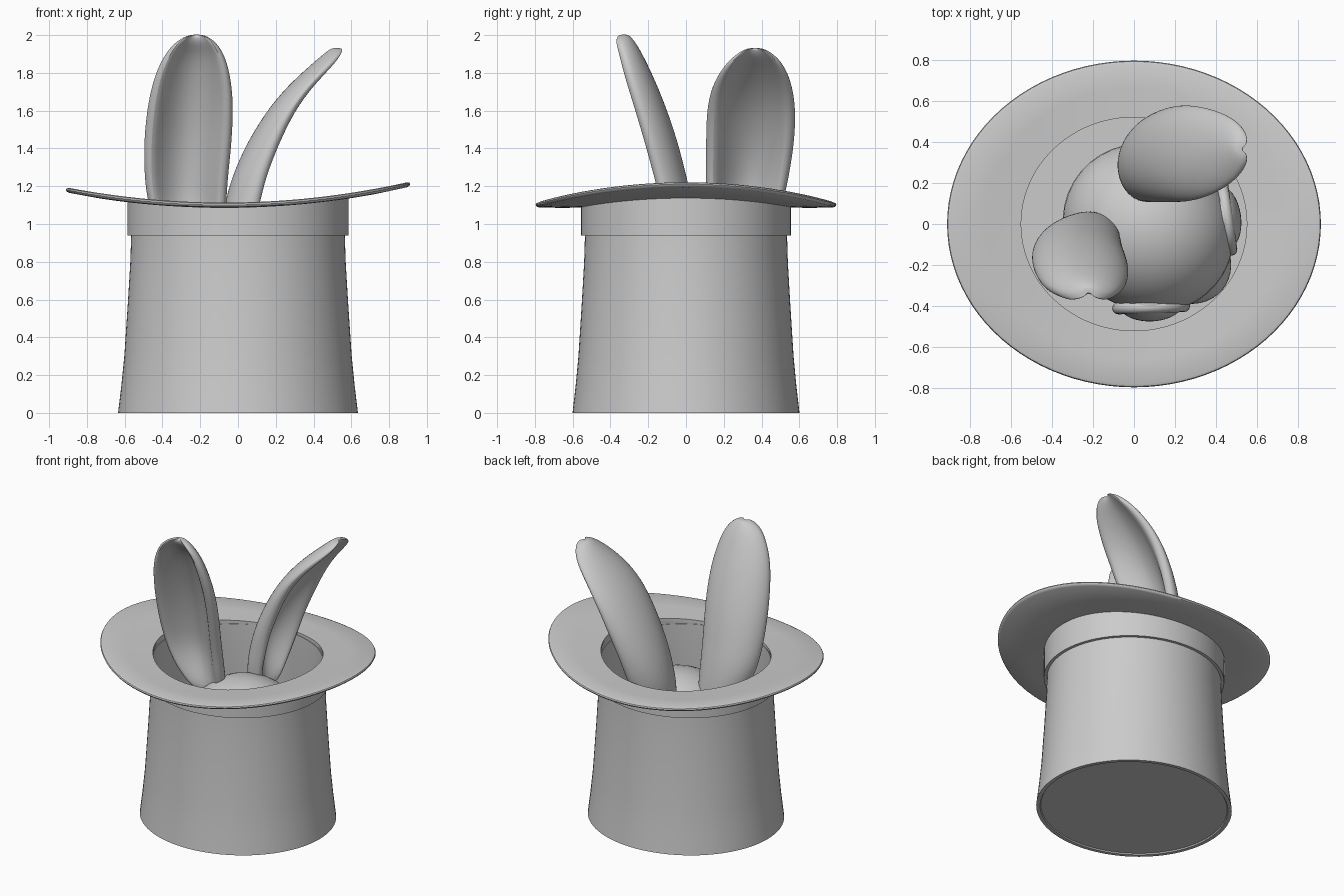
import bpy, bmesh
from math import sin, cos, pi, radians, atan2
from mathutils import Vector

if "Cube" in bpy.data.objects:
    bpy.data.objects.remove(bpy.data.objects["Cube"])


def loft(name, rings, subsurf=0, closed=False, angle=40):
    """Skin a list of equal-length closed rings; cap the ends unless closed."""
    bm = bmesh.new()
    vs = [[bm.verts.new(p) for p in r] for r in rings]
    n = len(vs[0])
    pairs = list(zip(vs, vs[1:])) + ([(vs[-1], vs[0])] if closed else [])
    for a, b in pairs:
        for i in range(n):
            j = (i + 1) % n
            bm.faces.new((a[i], a[j], b[j], b[i]))
    if not closed:
        bm.faces.new(vs[0])
        bm.faces.new(vs[-1])
    bmesh.ops.recalc_face_normals(bm, faces=bm.faces)
    me = bpy.data.meshes.new(name)
    bm.to_mesh(me)
    bm.free()
    ob = bpy.data.objects.new(name, me)
    bpy.context.collection.objects.link(ob)
    if subsurf:
        m = ob.modifiers.new("smooth", 'SUBSURF')
        m.levels = m.render_levels = subsurf
    shade(ob, angle)
    return ob


def shade(ob, angle):
    bpy.ops.object.select_all(action='DESELECT')
    ob.select_set(True)
    bpy.context.view_layer.objects.active = ob
    bpy.ops.object.shade_smooth_by_angle(angle=radians(angle))


def oval(rx, ry, z, bend=0, n=96):
    """Elliptical ring; bend lifts the left and right sides."""
    pts = []
    for i in range(n):
        x, y = rx * cos(2 * pi * i / n), ry * sin(2 * pi * i / n)
        k = x / 0.91
        pts.append((x, y, z + bend * (0.095 * k * k + 0.015 * k)))
    return pts


# hat crown: outer wall, inner wall and floor
loft("hat_crown", [oval(r, r * 0.946, z) for r, z in (
    (0.605, 0.008), (0.61, 0), (0.635, 0), (0.617, 0.15), (0.602, 0.3), (0.582, 0.6),
    (0.570, 0.8), (0.565, 0.96), (0.564, 1.09), (0.55, 1.09), (0.55, 0.94),
    (0.568, 0.6), (0.588, 0.3), (0.61, 0.03))])

# hat band
loft("hat_band", [oval(r, r * 0.947, z, b) for r, z, b in (
    (0.56, 0.94, 0), (0.586, 0.94, 0), (0.586, 1.095, 1), (0.552, 1.095, 1))], closed=True)

# curled brim
loft("hat_brim", [oval(rx, ry, z, 1) for rx, ry, z in (
    (0.55, 0.52, 1.088), (0.73, 0.66, 1.086), (0.895, 0.780, 1.088), (0.907, 0.792, 1.093),
    (0.911, 0.796, 1.101), (0.907, 0.792, 1.109), (0.895, 0.780, 1.114),
    (0.73, 0.66, 1.111), (0.55, 0.52, 1.108))], closed=True)


def ear(name, stations, place):
    """Scooped ear. station = z, back, centre, half width, depth, wall."""
    rings = []
    for z, back, mid, w, d, wall in stations:
        ring = []
        for i in range(11):                       # rounded back
            a = radians(85) * (i - 5) / 5
            ring.append(place(mid + w * sin(a), back + d * (1 - cos(a)), z))
        for i in range(9):                        # hollow front
            s = (4 - i) / 4
            ring.append(place(mid + 0.80 * w * s,
                              back + wall + (d + 0.025 - wall) * s * s, z))
        rings.append(ring)
    return loft(name, rings, subsurf=2, angle=80)


# left ear opens to the front, right ear opens to the side
ear("left_ear", [
    (0.80, -0.07, -0.20, 0.12, 0.10, 0.15), (0.95, -0.06, -0.24, 0.18, 0.15, 0.10),
    (1.10, -0.04, -0.27, 0.215, 0.16, 0.06), (1.25, -0.005, -0.275, 0.23, 0.165, 0.05),
    (1.45, 0.045, -0.265, 0.243, 0.17, 0.045), (1.65, 0.115, -0.25, 0.235, 0.16, 0.045),
    (1.80, 0.18, -0.24, 0.205, 0.14, 0.045), (1.90, 0.23, -0.23, 0.162, 0.11, 0.05),
    (1.96, 0.265, -0.225, 0.115, 0.09, 0.07), (1.995, 0.295, -0.22, 0.06, 0.05, 0.05),
    (2.003, 0.31, -0.22, 0.02, 0.02, 0.02)],
    lambda u, v, z: (u, -v, z))
ear("right_ear", [
    (0.80, -0.05, 0.24, 0.12, 0.10, 0.15), (0.95, -0.09, 0.28, 0.18, 0.16, 0.10),
    (1.10, -0.075, 0.31, 0.21, 0.18, 0.06), (1.25, -0.035, 0.325, 0.228, 0.175, 0.05),
    (1.43, 0.045, 0.34, 0.243, 0.165, 0.05), (1.60, 0.15, 0.345, 0.246, 0.14, 0.05),
    (1.73, 0.26, 0.35, 0.222, 0.125, 0.055), (1.83, 0.37, 0.36, 0.172, 0.11, 0.06),
    (1.89, 0.44, 0.365, 0.115, 0.085, 0.07), (1.925, 0.485, 0.365, 0.06, 0.05, 0.05),
    (1.932, 0.505, 0.365, 0.02, 0.02, 0.02)],
    lambda u, v, z: (v, u, z))


def blob(name, loc, scale, yaw):
    bpy.ops.mesh.primitive_uv_sphere_add(segments=40, ring_count=24, radius=1,
                                         location=loc, rotation=(0, 0, yaw))
    ob = bpy.context.object
    ob.name = name
    ob.scale = scale
    shade(ob, 80)
    return ob


# head hidden inside the hat, turned toward the front right
centre = Vector((0.07, -0.02, 0.57))
face = radians(-40)
blob("head", centre, (0.43, 0.40, 0.41), face)
blob("muzzle", centre + Vector((0.25 * cos(face), 0.25 * sin(face), -0.14)),
     (0.22, 0.20, 0.17), face)

# eyes with raised lids
for side, name in ((-1, "left"), (1, "right")):
    yaw = face + side * radians(48)
    out = Vector((cos(yaw), sin(yaw), 0))
    blob(name + "_eye", centre + out * 0.37, (0.085, 0.155, 0.19), yaw)
    bpy.ops.mesh.primitive_torus_add(major_radius=0.16, minor_radius=0.03,
                                     major_segments=40, minor_segments=12,
                                     location=centre + out * 0.385,
                                     rotation=(0, pi / 2, yaw))
    bpy.context.object.name = name + "_eyelid"
    shade(bpy.context.object, 80)
